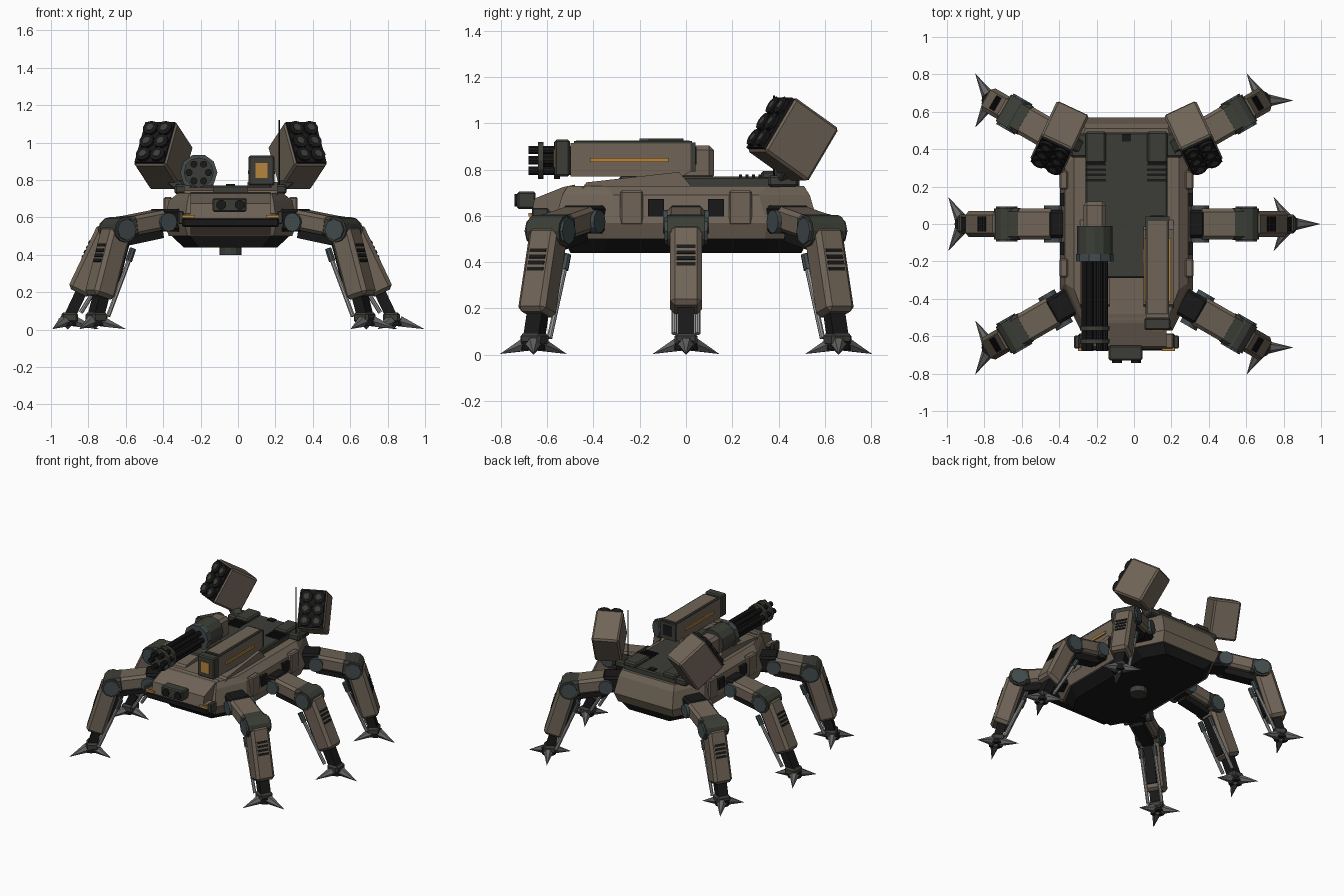
import bpy, bmesh, math
from mathutils import Matrix, Vector

if "Cube" in bpy.data.objects:
    bpy.data.objects.remove(bpy.data.objects["Cube"])

X0 = -0.04  # body centre line


def material(name, rgb):
    m = bpy.data.materials.new(name)
    m.diffuse_color = (*rgb, 1)
    m.use_nodes = True
    m.node_tree.nodes["Principled BSDF"].inputs["Base Color"].default_value = m.diffuse_color
    return m


TAN = material("tan_armour", (0.16, 0.127, 0.095))
GREEN = material("dark_green_metal", (0.045, 0.048, 0.038))
BLACK = material("black", (0.009, 0.009, 0.009))
STEEL = material("blue_steel", (0.055, 0.072, 0.075))
METAL = material("light_metal", (0.30, 0.31, 0.30))
CLAW = material("claw_metal", (0.13, 0.13, 0.13))
AMBER = material("amber", (0.47, 0.23, 0.045))

BODY = Matrix.Translation((X0, 0, 0))
MIRROR = BODY @ Matrix.Diagonal((-1, 1, 1, 1))
SIDES = (("right", BODY), ("left", MIRROR))


def finish(name, bm, mat, M, bevel=0, smooth=False):
    if bevel:
        bmesh.ops.bevel(bm, geom=bm.edges[:], offset=bevel, segments=1, affect='EDGES')
    bm.transform(M)
    bmesh.ops.recalc_face_normals(bm, faces=bm.faces[:])
    me = bpy.data.meshes.new(name)
    bm.to_mesh(me)
    bm.free()
    me.materials.append(mat)
    o = bpy.data.objects.new(name, me)
    bpy.context.collection.objects.link(o)
    if smooth:
        me.shade_smooth()
        me.set_sharp_from_angle(angle=math.radians(35))
    return o


def box(name, c, s, mat, M=BODY, bevel=0):
    bm = bmesh.new()
    bmesh.ops.create_cube(bm, size=1)
    for v in bm.verts:
        v.co = Vector(a * b for a, b in zip(v.co, s)) + Vector(c)
    return finish(name, bm, mat, M, bevel)


def aim(a, b):
    a, b = Vector(a), Vector(b)
    R = (b - a).to_track_quat('X', 'Z').to_matrix().to_4x4()
    return Matrix.Translation((a + b) / 2) @ R, (b - a).length


def beam(name, a, b, w, h, mat, M, bevel=0):
    T, L = aim(a, b)
    return box(name, (0, 0, 0), (L, w, h), mat, M @ T, bevel)


def tube(name, a, b, r, mat, M=BODY, r2=None, n=12, smooth=False):
    T, L = aim(a, b)
    bm = bmesh.new()
    bmesh.ops.create_cone(bm, cap_ends=True, segments=n, radius1=r,
                          radius2=r if r2 is None else r2, depth=L)
    return finish(name, bm, mat, M @ T @ Matrix.Rotation(math.pi / 2, 4, 'Y'), 0, smooth)


def prism(name, profile, x1, x2, mat, M=BODY):
    """Extrude a (y, z) profile from x1 to x2."""
    bm = bmesh.new()
    f = bm.faces.new([bm.verts.new((x1, y, z)) for y, z in profile])
    g = bmesh.ops.extrude_face_region(bm, geom=[f])['geom']
    bmesh.ops.translate(bm, vec=(x2 - x1, 0, 0), verts=[v for v in g if isinstance(v, bmesh.types.BMVert)])
    return finish(name, bm, mat, M)


def octagon_loft(name, rings, mat):
    """Stack of chamfered rectangles: z, half width, half length, chamfer x, chamfer y."""
    bm = bmesh.new()
    loops = []
    for z, w, l, cx, cy in rings:
        q = [(w, -l + cy), (w, l - cy), (w - cx, l), (-w + cx, l),
             (-w, l - cy), (-w, -l + cy), (-w + cx, -l), (w - cx, -l)]
        loops.append([bm.verts.new((x, y, z)) for x, y in q])
    for a, b in zip(loops, loops[1:]):
        for i in range(8):
            bm.faces.new((a[i], a[(i + 1) % 8], b[(i + 1) % 8], b[i]))
    bm.faces.new(loops[0])
    bm.faces.new(loops[-1])
    return finish(name, bm, mat, BODY)


# Hull, belly and deck
octagon_loft("hull", [(0.50, 0.33, 0.54, 0.10, 0.20), (0.57, 0.355, 0.57, 0.11, 0.22),
                      (0.69, 0.33, 0.535, 0.10, 0.22), (0.73, 0.28, 0.51, 0.06, 0.16)], TAN)
octagon_loft("belly", [(0.44, 0.25, 0.50, 0.08, 0.14), (0.505, 0.32, 0.53, 0.10, 0.19)], BLACK)
tube("belly_sensor", (0, 0, 0.40), (0, 0, 0.45), 0.06, GREEN)
box("deck_plate", (0, 0.10, 0.745), (0.44, 0.78, 0.05), GREEN, bevel=0.008)
box("rear_sensor", (0, 0.46, 0.772), (0.05, 0.04, 0.012), BLACK)
for side, M in SIDES:
    box(side + "_deck_box", (0.165, 0.41, 0.775), (0.11, 0.17, 0.04), GREEN, M, 0.01)
    for i in range(4):
        box(side + "_deck_louver", (0.165, 0.235 + i * 0.028, 0.772), (0.11, 0.013, 0.012), BLACK, M)
    # Armour panels and dark side hatches
    for y in (-0.235, 0.235):
        box(side + "_side_panel", (0.335, y, 0.635), (0.045, 0.10, 0.15), TAN, M, 0.008)
    for y in (-0.13, 0.13):
        box(side + "_side_hatch", (0.338, y, 0.635), (0.034, 0.07, 0.075), BLACK, M)

# Nose, bumper and front sensor head
prism("nose", [(-0.48, 0.735), (-0.53, 0.725), (-0.655, 0.675), (-0.67, 0.59), (-0.56, 0.51), (-0.48, 0.51)],
      -0.215, 0.215, TAN)
box("bumper", (0, -0.63, 0.573), (0.52, 0.09, 0.05), BLACK, bevel=0.01)
box("bumper_lip", (0, -0.625, 0.612), (0.50, 0.08, 0.025), TAN, bevel=0.006)
box("sensor_head", (-0.005, -0.69, 0.667), (0.18, 0.08, 0.075), GREEN, bevel=0.008)
for x in (-0.05, 0.05):
    tube("sensor_lens", (x, -0.742, 0.667), (x, -0.71, 0.667), 0.027, BLACK)
for side, M in SIDES:
    box(side + "_headlight", (0.225, -0.67, 0.605), (0.07, 0.02, 0.016), AMBER, M)
    box(side + "_bumper_end", (0.265, -0.63, 0.60), (0.03, 0.07, 0.07), GREEN, M, 0.006)
    # Sloped weapon bases
    prism(side + "_weapon_base", [(-0.45, 0.72), (-0.43, 0.745), (-0.03, 0.79), (0.03, 0.72)], 0.09, 0.25, TAN, M)

# Rotary cannon
gx, gz = -0.17, 0.84
box("cannon_housing", (gx, 0.02, gz - 0.01), (0.12, 0.20, 0.15), TAN, bevel=0.02)
tube("cannon_drum", (gx, -0.16, gz), (gx, -0.01, gz), 0.095, GREEN)
tube("cannon_drum_ring", (gx, -0.20, gz), (gx, -0.16, gz), 0.10, STEEL, n=10)
tube("cannon_core", (gx, -0.62, gz), (gx, -0.19, gz), 0.028, BLACK)
for i in range(6):
    a = i * math.pi / 3
    x, z = gx + 0.052 * math.cos(a), gz + 0.052 * math.sin(a)
    tube("cannon_barrel", (x, -0.68, z), (x, -0.19, z), 0.019, BLACK, n=10, smooth=True)
for y in (-0.64, -0.57):
    tube("barrel_clamp", (gx, y, gz), (gx, y + 0.025, gz), 0.08, GREEN)

# Beam cannon
bx = 0.165
prism("beam_cannon_body", [(-0.50, 0.77), (-0.50, 0.915), (0.03, 0.915), (0.035, 0.80), (-0.02, 0.77)],
      bx - 0.062, bx + 0.062, TAN)
box("beam_cannon_edge", (bx, -0.23, 0.918), (0.126, 0.51, 0.010), GREEN)
box("beam_cannon_top", (bx, -0.23, 0.923), (0.10, 0.49, 0.008), TAN)
box("beam_cannon_rear", (bx, 0.03, 0.855), (0.128, 0.02, 0.125), GREEN)
box("beam_cannon_vent", (bx, 0.041, 0.86), (0.075, 0.008, 0.075), BLACK)
box("beam_cannon_muzzle", (bx, -0.535, 0.85), (0.14, 0.065, 0.16), GREEN, bevel=0.008)
box("beam_cannon_glass", (bx, -0.569, 0.85), (0.065, 0.008, 0.08), AMBER)
for s in (-1, 1):
    box("beam_cannon_stripe", (bx + s * 0.067, -0.245, 0.842), (0.0095, 0.34, 0.018), AMBER)

# Missile pods, raised and turned outward
for side, M in SIDES:
    P = (M @ Matrix.Translation((0.362, 0.455, 0.935)) @ Matrix.Rotation(math.radians(25), 4, 'Z')
         @ Matrix.Rotation(math.radians(-33), 4, 'X'))
    box(side + "_pod", (0, 0.01, 0), (0.19, 0.25, 0.275), TAN, P, 0.012)
    box(side + "_pod_face", (0, -0.117, 0), (0.172, 0.016, 0.257), BLACK, P)
    for ix in (-0.042, 0.042):
        for iz in (-0.083, 0, 0.083):
            tube(side + "_missile_tube", (ix, -0.142, iz), (ix, -0.10, iz), 0.041, BLACK, P)
            tube(side + "_missile_tip", (ix, -0.145, iz), (ix, -0.14, iz), 0.02, GREEN, P)
    beam(side + "_pod_arm", (0.24, 0.41, 0.74), (0.345, 0.46, 0.83), 0.07, 0.05, GREEN, M, 0.008)
    box(side + "_pod_base", (0.25, 0.42, 0.75), (0.10, 0.13, 0.05), GREEN, M, 0.01)
tube("antenna", (0.26, 0.38, 0.76), (0.26, 0.38, 1.12), 0.004, BLACK, n=6)

# Six legs: each built in a frame with x pointing outward; h is the hip offset, k the knee reach
ANKLE = Vector((0.54, 0, 0.05))
PLACES = (("front", 0.258, -0.39, -30, 0.08, 0.395), ("middle", 0.33, 0, 0, 0, 0.31),
          ("rear", 0.258, 0.39, 30, 0.08, 0.395))
for side, M in SIDES:
    for place, u, y, yaw, h, k in PLACES:
        n = f"{side}_{place}_"
        L = M @ Matrix.Translation((u, y, 0)) @ Matrix.Rotation(math.radians(yaw), 4, 'Z')
        KNEE = Vector((k, 0, 0.535))
        # Hip and thigh
        box(n + "hip_block", (h / 2 + 0.04, 0, 0.585), (0.10 + h, 0.15, 0.12), BLACK, L, 0.015)
        tube(n + "hip_joint", (h + 0.06, -0.10, 0.575), (h + 0.06, 0.10, 0.575), 0.05, STEEL, L)
        beam(n + "thigh", (h + 0.05, 0, 0.59), (k - 0.045, 0, 0.552), 0.165, 0.105, TAN, L, 0.018)
        beam(n + "thigh_sleeve", (k - 0.085, 0, 0.555), (k + 0.01, 0, 0.542), 0.172, 0.112, GREEN, L, 0.018)
        beam(n + "thigh_underside", (h + 0.06, 0, 0.515), (k - 0.04, 0, 0.475), 0.08, 0.05, BLACK, L)
        # Knee, then the shin in its own frame with z facing outward
        tube(n + "knee", KNEE + Vector((0, -0.082, 0)), KNEE + Vector((0, 0.082, 0)), 0.068, GREEN, L)
        tube(n + "knee_cap", KNEE + Vector((0, -0.094, 0)), KNEE + Vector((0, 0.094, 0)), 0.058, STEEL, L, n=8)
        T, length = aim(KNEE, ANKLE)
        S, top = L @ T, -length / 2
        box(n + "shin", (top + 0.19, 0, 0.01), (0.38, 0.137, 0.13), TAN, S, 0.02)
        for i in range(4):
            box(n + "shin_louver", (top + 0.11 + i * 0.028, 0, 0.075), (0.016, 0.08, 0.008), BLACK, S)
        box(n + "shin_back", (-0.06, 0, -0.06), (0.28, 0.07, 0.02), BLACK, S)
        beam(n + "lower_strut", KNEE.lerp(ANKLE, 0.65), ANKLE, 0.075, 0.06, BLACK, L)
        # Pistons behind the shin
        for s in (-0.05, 0.05):
            tube(n + "piston", (top + 0.13, s, -0.085), (top + 0.47, s, -0.045), 0.012, METAL, S, n=8, smooth=True)
            tube(n + "piston_sleeve", (top + 0.08, s, -0.088), (top + 0.15, s, -0.083), 0.018, STEEL, S, n=8)
        # Foot with three ground claws
        box(n + "ankle", (0.53, 0, 0.065), (0.09, 0.10, 0.055), GREEN, L, 0.012)
        tube(n + "foot_hub", (0.54, 0, 0.02), (0.54, 0, 0.06), 0.05, BLACK, L)
        F = Matrix.Translation(L @ Vector((0.54, 0, 0)))
        for c in range(3):
            d = Vector((math.cos(c * 2.0944), math.sin(c * 2.0944), 0))
            tube(n + "claw", d * 0.035 + Vector((0, 0, 0.045)), d * 0.167 + Vector((0, 0, 0.003)),
                 0.033, CLAW, F, 0, 6)
        tube(n + "foot_spike", (0, 0, 0.03), (0, 0, 0), 0.03, CLAW, F, 0, 6)
